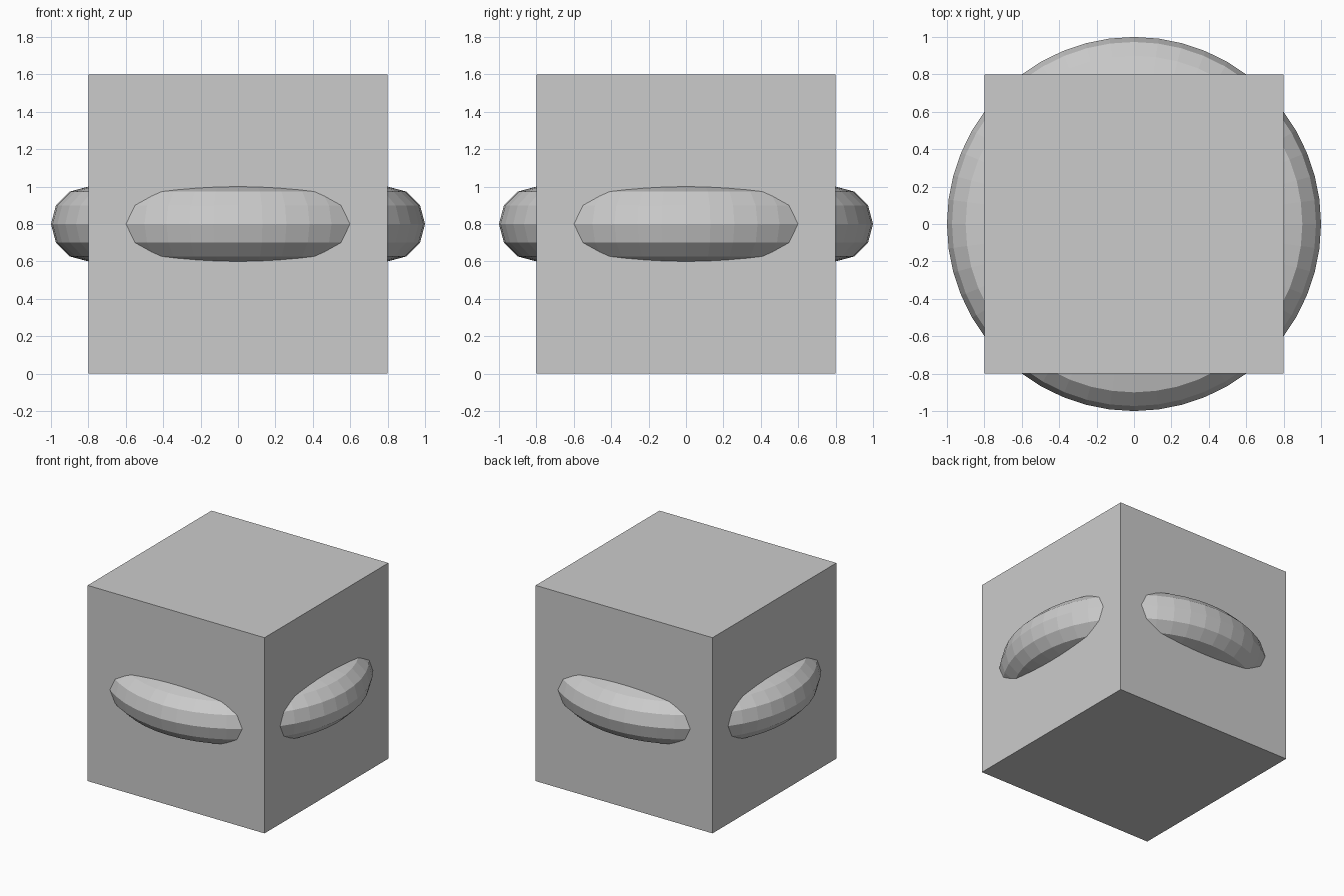
import bpy

if "Cube" in bpy.data.objects:
    bpy.data.objects.remove(bpy.data.objects["Cube"])

CENTRE = (0, 0, 0.8)

# Solid cube standing on the ground
bpy.ops.mesh.primitive_cube_add(size=1.6, location=CENTRE)
bpy.context.object.name = "cube_body"

# Flat-shaded ring bulging out of the four side faces
bpy.ops.mesh.primitive_torus_add(
    major_radius=0.8, minor_radius=0.2,
    major_segments=48, minor_segments=12, location=CENTRE)
bpy.context.object.name = "ring"
bpy.ops.object.shade_flat()
